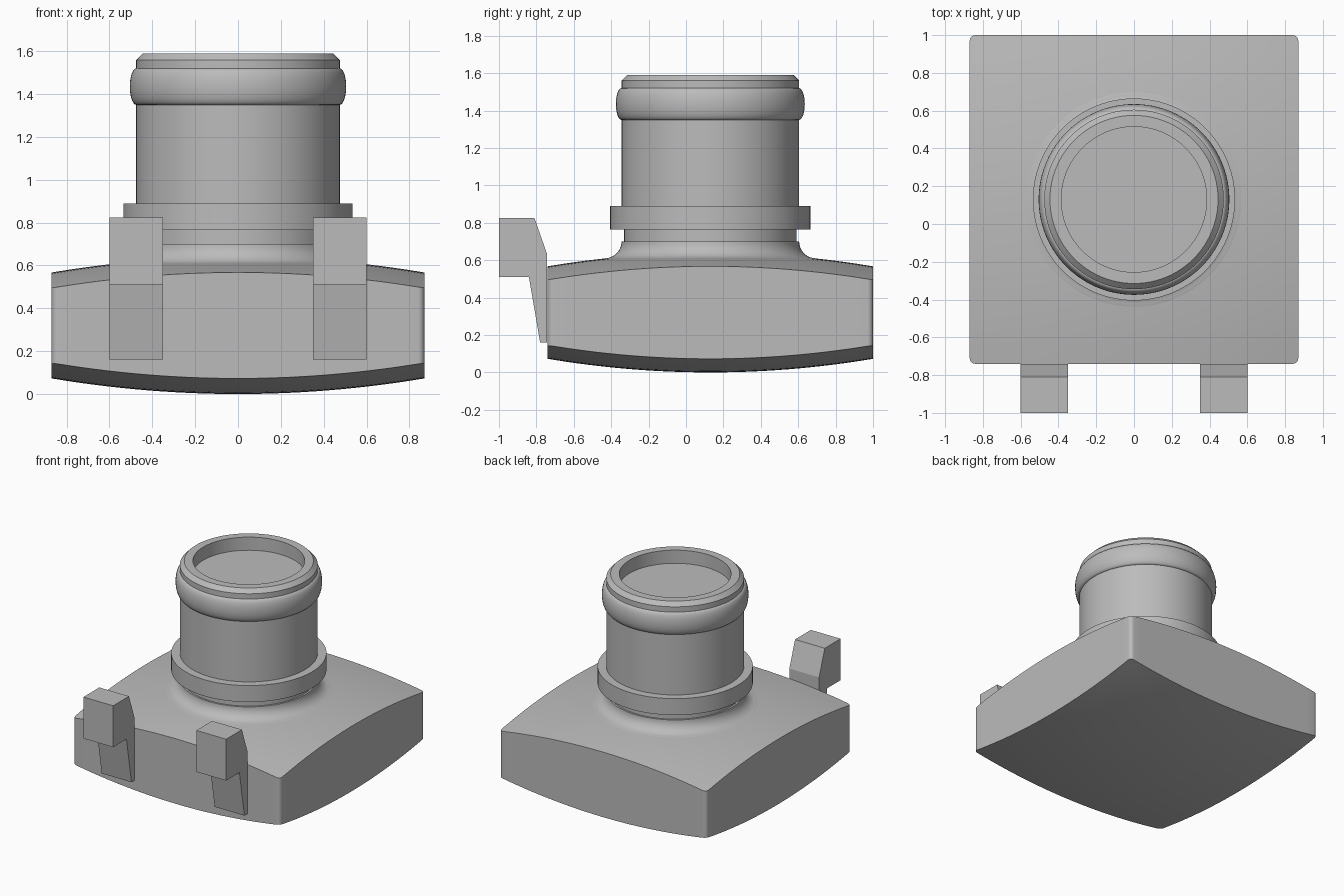
import bpy, bmesh, math
from mathutils import Matrix

if "Cube" in bpy.data.objects:
    bpy.data.objects.remove(bpy.data.objects["Cube"], do_unlink=True)

GREY = (0.5, 0.5, 0.5, 1)
mat = bpy.data.materials.new("plain grey")
mat.use_nodes = True
mat.diffuse_color = GREY
mat.node_tree.nodes["Principled BSDF"].inputs["Base Color"].default_value = GREY

CENTRE_Y = 0.13
HALF = 0.87


def finish(bm, name, smooth=True):
    bmesh.ops.recalc_face_normals(bm, faces=bm.faces)
    mesh = bpy.data.meshes.new(name)
    bm.to_mesh(mesh)
    bm.free()
    mesh.materials.append(mat)
    obj = bpy.data.objects.new(name, mesh)
    bpy.context.collection.objects.link(obj)
    if smooth:
        bpy.ops.object.select_all(action="DESELECT")
        obj.select_set(True)
        bpy.context.view_layer.objects.active = obj
        bpy.ops.object.shade_smooth_by_angle(angle=math.radians(30))
    return obj


def arc(cx, cz, rx, rz, start, end, steps):
    angles = [math.radians(start + (end - start) * i / steps) for i in range(steps + 1)]
    return [(cx + rx * math.cos(a), cz + rz * math.sin(a)) for a in angles]


# Square body with rounded upright edges and domed top and bottom
bm = bmesh.new()
bmesh.ops.create_cube(bm, size=2 * HALF)
upright = [e for e in bm.edges if abs(e.verts[0].co.z - e.verts[1].co.z) > 1]
bmesh.ops.bevel(bm, geom=upright, offset=0.03, segments=5, profile=0.5, affect="EDGES")
CUTS = 28
for i in range(1, CUTS):
    t = HALF * 0.96 * (2 * i / CUTS - 1)
    for normal in ((1, 0, 0), (0, 1, 0)):
        bmesh.ops.bisect_plane(bm, geom=bm.verts[:] + bm.edges[:] + bm.faces[:],
                               plane_co=[t * n for n in normal], plane_no=normal)
for v in bm.verts:
    drop = 0.096 * (v.co.x ** 2 + v.co.y ** 2)
    v.co.z = 0.64 - drop if v.co.z > 0 else drop
    v.co.y += CENTRE_Y
finish(bm, "body")

# Turned neck: flared foot, groove, collar, tube, rounded bead and recessed mouth
profile = [(0, 0.5), (0.575, 0.5), (0.575, 0.606)]
profile += arc(0.565, 0.70, 0.09, 0.09, 270, 180, 10)
profile += [(0.462, 0.70), (0.462, 0.765), (0.535, 0.765), (0.535, 0.89), (0.475, 0.89)]
profile += arc(0.475, 1.435, 0.03, 0.085, -90, 90, 14)
profile += [(0.475, 1.56), (0.445, 1.59), (0.385, 1.59), (0.385, 1.49), (0, 1.49)]
bm = bmesh.new()
verts = [bm.verts.new((r, 0, z)) for r, z in profile]
edges = [bm.edges.new(pair) for pair in zip(verts, verts[1:])]
bmesh.ops.spin(bm, geom=verts + edges, cent=(0, 0, 0), axis=(0, 0, 1),
               angle=math.tau, steps=96)
bmesh.ops.remove_doubles(bm, verts=bm.verts, dist=0.0005)
bmesh.ops.transform(bm, matrix=Matrix.Translation((0, CENTRE_Y, 0)), verts=bm.verts)
finish(bm, "neck")

# Pair of hooked lugs on the front
hook = [(-1, 0.825), (-0.81, 0.825), (-0.742, 0.63), (-0.742, 0.16),
        (-0.78, 0.16), (-0.84, 0.51), (-1, 0.51)]
for side, name in ((1, "left_hook"), (-1, "right_hook")):
    bm = bmesh.new()
    face = bm.faces.new([bm.verts.new((side * 0.35, y, z)) for y, z in hook])
    out = bmesh.ops.extrude_face_region(bm, geom=[face])
    for v in out["geom"]:
        if isinstance(v, bmesh.types.BMVert):
            v.co.x = side * 0.60
    if not any(f.calc_center_median().x * side < 0.351 for f in bm.faces):
        bm.faces.new([v for v in bm.verts if abs(v.co.x) < 0.4])
    finish(bm, name, smooth=False)
